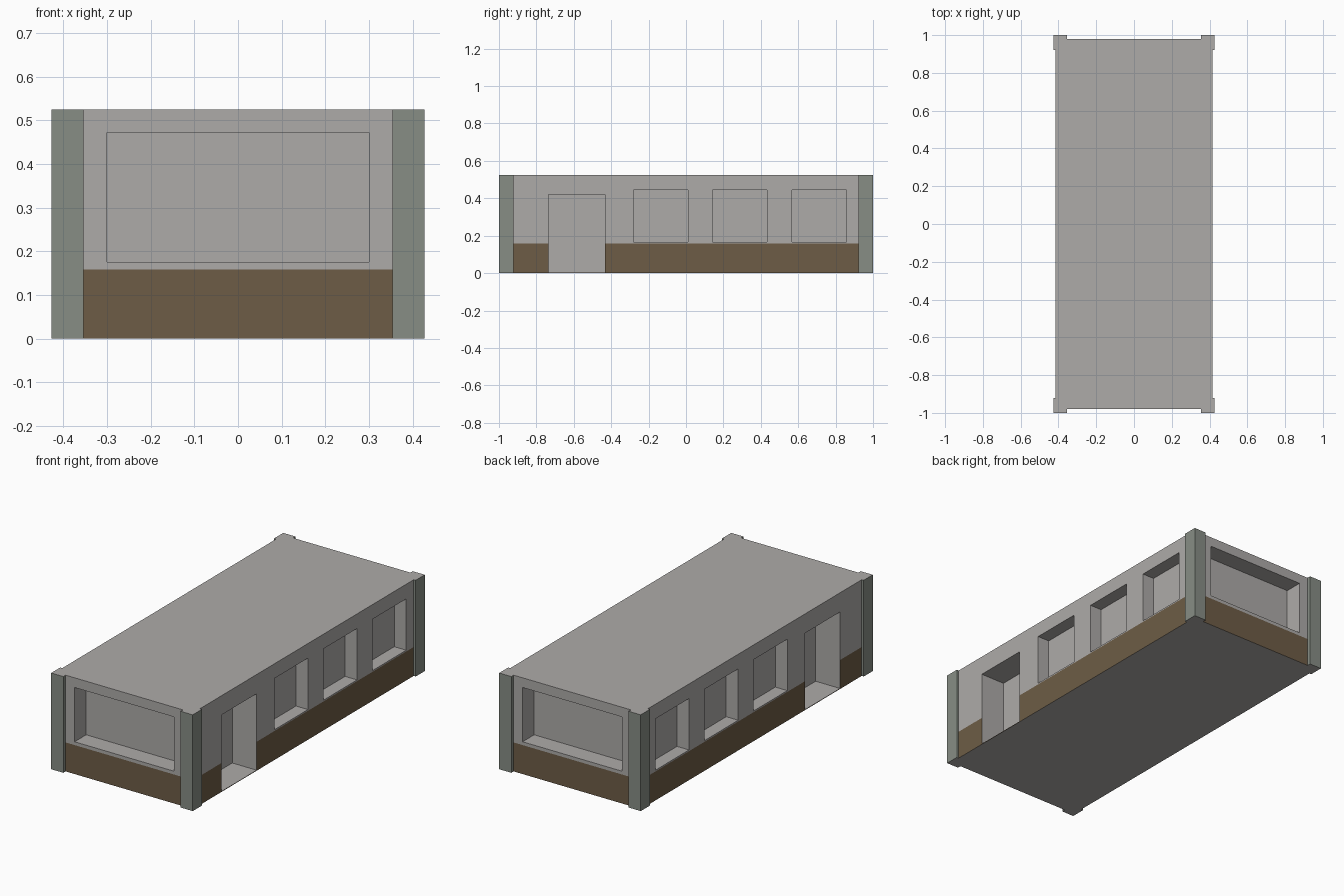
import bpy, bmesh
from mathutils import Matrix

cube = bpy.data.objects.get("Cube")
if cube:
    bpy.data.objects.remove(cube, do_unlink=True)

HX, HY, H = 0.415, 0.98, 0.525   # body half width, half length, height
SKIRT = 0.158                    # top of the brown band


def material(name, rgb):
    m = bpy.data.materials.new(name)
    m.use_nodes = True
    m.diffuse_color = (*rgb, 1)
    m.node_tree.nodes["Principled BSDF"].inputs["Base Color"].default_value = (*rgb, 1)
    return m


plaster = material("plaster_grey", (0.423, 0.407, 0.397))
brown = material("skirting_brown", (0.155, 0.108, 0.061))
green = material("pillar_green_grey", (0.242, 0.270, 0.235))


def box(name, lo, hi, mats):
    size = [b - a for a, b in zip(lo, hi)]
    mid = [(a + b) / 2 for a, b in zip(lo, hi)]
    bm = bmesh.new()
    bmesh.ops.create_cube(bm, size=1, matrix=Matrix.Translation(mid) @ Matrix.Diagonal((*size, 1)))
    me = bpy.data.meshes.new(name)
    bm.to_mesh(me)
    bm.free()
    for m in mats:
        me.materials.append(m)
    ob = bpy.data.objects.new(name, me)
    bpy.context.collection.objects.link(ob)
    return ob


# Main block
body = box("building_body", (-HX, -HY, 0), (HX, HY, H), [plaster, brown])

# Recess cutters: door and three windows per side, one wide window per end
cutters = []
openings = [(-0.735, -0.432, 0.003, 0.42, 0.147)]
openings += [(y, y + 0.29, 0.165, 0.445, 0.072) for y in (-0.28, 0.143, 0.567)]
for s in (-1, 1):
    for y0, y1, z0, z1, depth in openings:
        xs = sorted((s * (HX - depth), s * (HX + 0.1)))
        cutters.append(box("side_cutter", (xs[0], y0, z0), (xs[1], y1, z1), [plaster]))
    ys = sorted((s * (HY - 0.1), s * (HY + 0.1)))
    cutters.append(box("end_cutter", (-0.3, ys[0], 0.176), (0.3, ys[1], 0.472), [plaster]))

bpy.context.view_layer.objects.active = body
for c in cutters:
    c.hide_render = True
    mod = body.modifiers.new("recess", "BOOLEAN")
    mod.operation = "DIFFERENCE"
    mod.solver = "EXACT"
    mod.object = c
    bpy.ops.object.modifier_apply(modifier=mod.name)
    bpy.data.objects.remove(c, do_unlink=True)

# Brown band: cut at its top edge, then colour only the outer wall faces below
bm = bmesh.new()
bm.from_mesh(body.data)
bmesh.ops.bisect_plane(bm, geom=bm.verts[:] + bm.edges[:] + bm.faces[:],
                       plane_co=(0, 0, SKIRT), plane_no=(0, 0, 1))
bm.normal_update()
for f in bm.faces:
    c = f.calc_center_median()
    outer = abs(abs(c.x) - HX) < 0.001 or abs(abs(c.y) - HY) < 0.001
    low = max(v.co.z for v in f.verts) < SKIRT + 0.001
    f.material_index = int(outer and low and abs(f.normal.z) < 0.5)
bm.to_mesh(body.data)
bm.free()

# Corner pillars, with plaster-coloured ends
for sx, side in ((-1, "right"), (1, "left")):
    for sy, end in ((-1, "front"), (1, "back")):
        xs = sorted((sx * 0.354, sx * 0.427))
        ys = sorted((sy * 0.922, sy * 1.0))
        p = box(f"{end}_{side}_pillar", (xs[0], ys[0], 0), (xs[1], ys[1], H), [green, plaster])
        for f in p.data.polygons:
            f.material_index = int(abs(f.normal.z) > 0.5)
